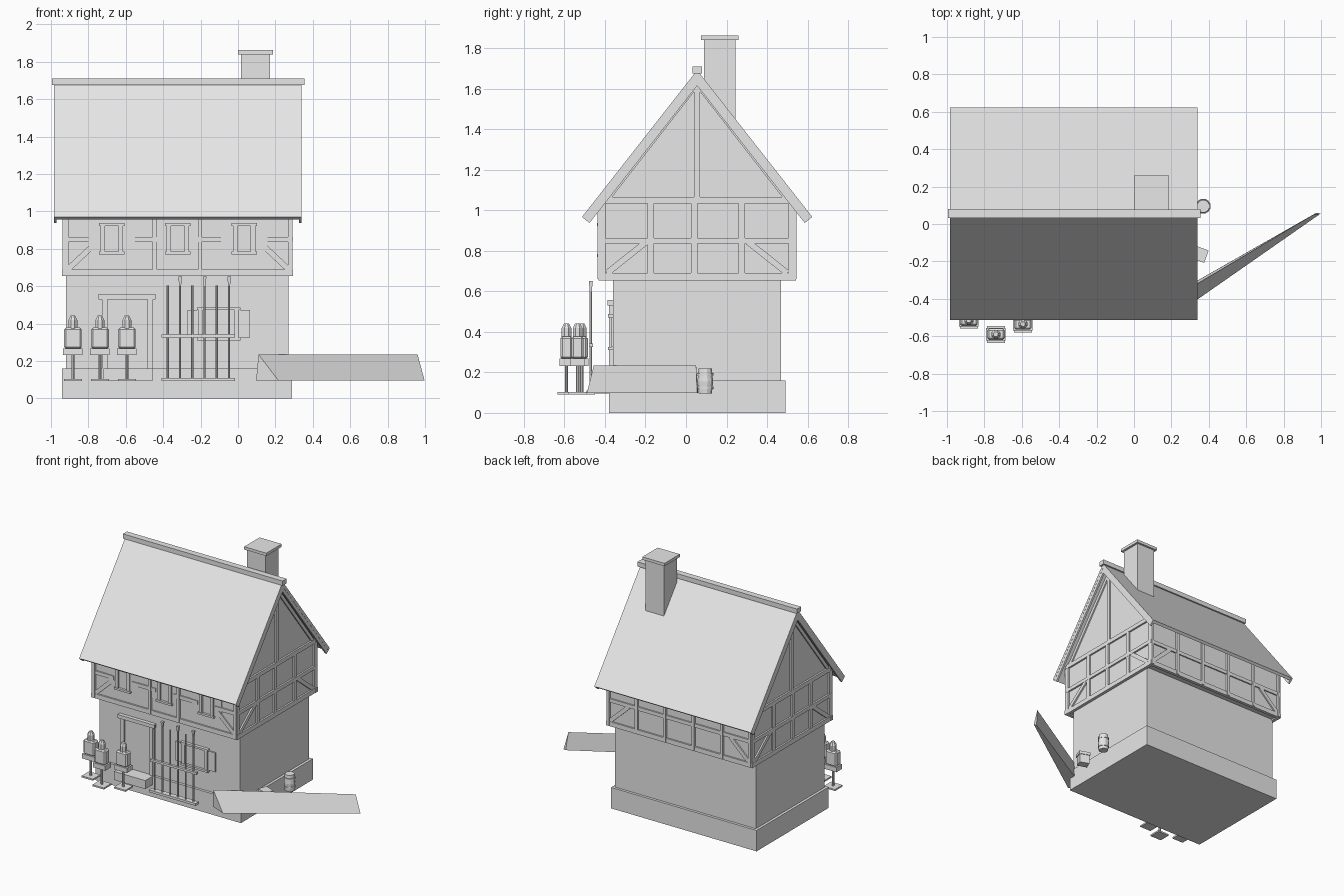
import bpy, bmesh
from math import radians, atan2, pi
from mathutils import Vector, Matrix

cube = bpy.data.objects.get("Cube")
if cube:
    bpy.data.objects.remove(cube)

plaster = bpy.data.materials.new("light grey")
plaster.use_nodes = True
GREY = (0.8, 0.8, 0.8, 1)
plaster.diffuse_color = GREY
plaster.node_tree.nodes["Principled BSDF"].inputs["Base Color"].default_value = GREY


def finish(name, bm):
    bmesh.ops.recalc_face_normals(bm, faces=bm.faces)
    me = bpy.data.meshes.new(name)
    bm.to_mesh(me)
    bm.free()
    me.materials.append(plaster)
    ob = bpy.data.objects.new(name, me)
    bpy.context.collection.objects.link(ob)
    return ob


def box(name, x, y, z, spin=0):
    """Box from (low, high) ranges, turned about its own upright axis."""
    size = [b - a for a, b in (x, y, z)]
    mid = [(a + b) / 2 for a, b in (x, y, z)]
    bm = bmesh.new()
    bmesh.ops.create_cube(bm, size=1, matrix=Matrix.Translation(mid)
                          @ Matrix.Rotation(radians(spin), 4, "Z")
                          @ Matrix.Diagonal((*size, 1)))
    return finish(name, bm)


def beam(name, start, end, width, depth):
    """Timber between two points; depth lies across the wall."""
    p, q = Vector(start), Vector(end)
    along = (q - p).normalized()
    out = Vector((1, 0, 0)) if abs(p.x - q.x) < 1e-5 else Vector((0, 1, 0))
    side = along.cross(out)
    turn = Matrix((along, side, out)).transposed().to_4x4()
    bm = bmesh.new()
    bmesh.ops.create_cube(bm, size=1, matrix=Matrix.Translation((p + q) / 2) @ turn
                          @ Matrix.Diagonal(((q - p).length, width, depth, 1)))
    return finish(name, bm)


def cone(name, at, low, high, z, sides):
    bm = bmesh.new()
    bmesh.ops.create_cone(bm, cap_ends=True, segments=sides, radius1=low, radius2=high,
                          depth=z[1] - z[0],
                          matrix=Matrix.Translation((*at, (z[0] + z[1]) / 2))
                          @ Matrix.Rotation(pi / sides, 4, "Z"))
    return finish(name, bm)


def extrude_x(name, profile, x0, x1):
    bm = bmesh.new()
    face = bm.faces.new([bm.verts.new((x0, y, z)) for y, z in profile])
    new = bmesh.ops.extrude_face_region(bm, geom=[face])["geom"]
    bmesh.ops.translate(bm, vec=(x1 - x0, 0, 0),
                        verts=[v for v in new if isinstance(v, bmesh.types.BMVert)])
    return finish(name, bm)


# Main masonry and gabled upper storey
MID = 0.055
box("foundation", (-.94, .29), (-.38, .49), (0, .16))
box("ground_floor", (-.92, .27), (-.36, .47), (.15, .67))
extrude_x("upper_floor", [(-.42, .665), (.53, .665), (.53, 1.04), (MID, 1.645), (-.42, 1.04)],
          -.925, .28)

# Roof slabs with barge boards and ridge
for side, label in ((-1, "front"), (1, "back")):
    def slope(top, thick):
        return [(MID, top), (MID + side * .567, top - .723),
                (MID + side * (.567 - thick * .78), top - .723 - thick * .62), (MID, top - thick * 1.6)]
    extrude_x(label + "_roof", slope(1.692, .022), -.985, .34)
    for x in (-.985, .325):
        extrude_x(label + "_barge_board", slope(1.689, .046), x, x + .014)
box("ridge_beam", (-.995, .355), (.032, .08), (1.675, 1.71))

# Chimney
box("chimney", (.015, .17), (.09, .245), (1.35, 1.845))
box("chimney_cap", (0, .187), (.075, .26), (1.84, 1.862))

# Timber framing on the side walls
for x, label in ((-.925, "right"), (.28, "left")):
    for z, w in ((.672, .035), (.85, .028), (1.05, .032)):
        beam(label + "_rail", (x, -.43, z), (x, .54, z), w, .026)
    for y in (-.413, -.173, .04, .275, .523):
        beam(label + "_post", (x, y, .66), (x, y, 1.05), .032, .024)
    beam(label + "_gable_post", (x, MID, 1.05), (x, MID, 1.62), .03, .024)
    for s in (-1, 1):
        beam(label + "_brace", (x, MID + s * .445, .69), (x, MID + s * .25, .845), .03, .022)
        beam(label + "_rafter", (x, MID + s * .44, 1.06), (x, MID, 1.625), .025, .02)

# Timber framing on the front and back walls
window_centers = (-.675, -.322, .033)
for y, label, posts in ((-.42, "front", (-.918, -.445, -.203, .278)),
                        (.53, "back", (-.918, -.68, -.44, -.2, .04, .278))):
    for z, w in ((.672, .035), (1.05, .032)):
        beam(label + "_rail", (-.94, y, z), (.295, y, z), w, .024)
    for x in posts:
        beam(label + "_post", (x, y, .66), (x, y, 1.05), .033, .022)
    for s in (-1, 1):
        beam(label + "_brace", (-.32 + s * .59, y, .69), (-.32 + s * .43, y, .84), .03, .02)
beam("back_middle_rail", (-.93, .53, .85), (.29, .53, .85), .028, .02)
ends = [-.93] + [c + s * .075 for c in window_centers for s in (-1, 1)] + [.29]
for a, b in zip(ends[::2], ends[1::2]):
    beam("front_middle_rail", (a, -.42, .85), (b, -.42, .85), .028, .02)


def window(name, cx, y, half, z0, z1, shutter):
    """Framed opening with pane, lintel, sill and flat shutters."""
    box(name + "_pane", (cx - half, cx + half), (y - .006, y + .01), (z0, z1))
    for s in (-1, 1):
        inner, outer = sorted((cx + s * (half - .025), cx + s * half))
        box(name + "_jamb", (inner, outer), (y - .02, y + .01), (z0, z1))
        inner, outer = sorted((cx + s * half, cx + s * (half + shutter)))
        box(name + "_shutter", (inner, outer), (y - .009, y + .01), (z0 + .015, z1 - .015))
    for z in (z0, z1 - .015):
        box(name + "_lintel", (cx - half - .008, cx + half + .008), (y - .024, y + .01), (z, z + .015))


for c in window_centers:
    window("upper_window", c, -.415, .06, .77, .937, .065)
window("lower_window", -.103, -.36, .108, .31, .487, .06)

# Door and step
box("door", (-.70, -.48), (-.368, -.35), (.15, .53))
for x in (-.727, -.483):
    box("door_jamb", (x, x + .028), (-.38, -.35), (.15, .535))
box("door_lintel", (-.747, -.44), (-.388, -.35), (.53, .557))
box("door_step", (-.72, -.455), (-.47, -.37), (.095, .16))

# Weapon rack
box("rack_base", (-.41, -.015), (-.49, -.45), (.092, .11))
box("rack_rail", (-.41, -.015), (-.48, -.46), (.325, .342))
for i in range(6):
    x = -.375 + i * .0655
    cone("rack_pole", (x, -.47), .006, .006, (.1, .605), 6)
    if i % 2:
        cone("spear_head", (x, -.47), .007, .014, (.6, .652), 4)

# Training dummies
for x, y in ((-.883, -.515), (-.738, -.59), (-.594, -.535)):
    box("dummy_base", (x - .048, x + .048), (y - .045, y + .045), (.092, .104))
    cone("dummy_post", (x, y), .009, .009, (.1, .25), 8)
    box("dummy_skirt", (x - .052, x + .052), (y - .034, y + .034), (.232, .268))
    body = box("dummy_body", (x - .047, x + .047), (y - .03, y + .03), (.265, .378))
    bevel = body.modifiers.new("soft_edges", "BEVEL")
    bevel.width, bevel.segments = .01, 1
    cone("dummy_head", (x, y), .026, .026, (.375, .418), 8)
    cone("dummy_helmet", (x, y), .026, .013, (.418, .442), 8)

# Leaning ramp board beside the corner
bm = bmesh.new()
near = [bm.verts.new(p) for p in ((.11, -.455, .235), (.215, -.49, .097), (.097, -.44, .097))]
far = [bm.verts.new(p) for p in ((.96, .05, .235), (.997, .055, .097), (.975, .06, .097))]
bm.faces.new(near)
bm.faces.new(far)
for i in range(3):
    j = (i + 1) % 3
    bm.faces.new((near[i], near[j], far[j], far[i]))
finish("ramp_board", bm)

# Barrel with hoops, and a small crate
cone("barrel_lower", (.37, .095), .034, .04, (.095, .155), 12)
cone("barrel_upper", (.37, .095), .04, .034, (.155, .22), 12)
for z in (.118, .185):
    cone("barrel_hoop", (.37, .095), .041, .041, (z, z + .012), 12)
box("crate", (.31, .385), (-.19, -.13), (.097, .17), -20)
box("crate_lid", (.305, .39), (-.195, -.125), (.165, .188), -20)
